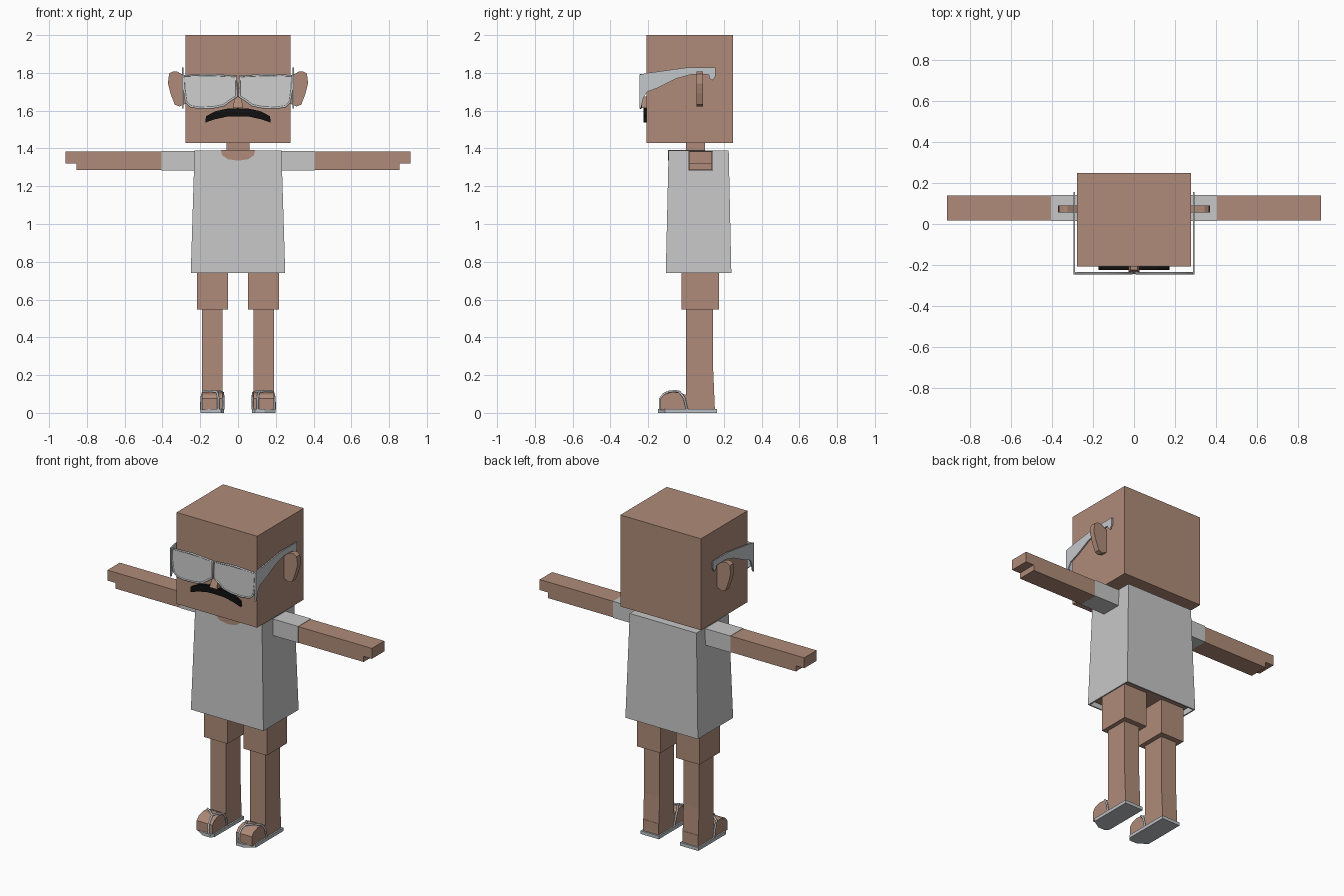
import bpy, bmesh
from mathutils import Vector

if "Cube" in bpy.data.objects:
    bpy.data.objects.remove(bpy.data.objects["Cube"], do_unlink=True)


def material(name, r, g, b):
    m = bpy.data.materials.new(name)
    m.use_nodes = True
    m.diffuse_color = (r, g, b, 1)
    m.node_tree.nodes["Principled BSDF"].inputs["Base Color"].default_value = (r, g, b, 1)
    return m


SKIN = material("skin", 0.43, 0.26, 0.19)
CLOTH = material("shirt grey", 0.57, 0.57, 0.57)
FRAME = material("frame grey", 0.56, 0.58, 0.6)
LENS = material("lens grey", 0.62, 0.62, 0.62)
BLACK = material("black", 0.005, 0.005, 0.005)
STRAP = material("strap grey", 0.5, 0.53, 0.56)


def finish(name, bm, mat):
    bmesh.ops.recalc_face_normals(bm, faces=bm.faces)
    me = bpy.data.meshes.new(name)
    bm.to_mesh(me)
    bm.free()
    me.materials.append(mat)
    ob = bpy.data.objects.new(name, me)
    bpy.context.collection.objects.link(ob)
    return ob


def loft(name, low, high, mat):
    """Closed solid between two matching loops of points."""
    bm = bmesh.new()
    a = [bm.verts.new(p) for p in low]
    b = [bm.verts.new(p) for p in high]
    bm.faces.new(a)
    bm.faces.new(b)
    for i in range(len(a)):
        j = (i + 1) % len(a)
        bm.faces.new((a[i], a[j], b[j], b[i]))
    return finish(name, bm, mat)


def prism(name, outline, axis, lo, hi, mat):
    """Extrude a 2D outline along one axis."""
    def at(d):
        return [Vector(p[:axis] + (d,) + p[axis:]) for p in outline]
    return loft(name, at(lo), at(hi), mat)


def rect(x0, x1, y0, y1):
    return [(x0, y0), (x1, y0), (x1, y1), (x0, y1)]


def box(name, x0, x1, y0, y1, z0, z1, mat):
    return prism(name, rect(x0, x1, y0, y1), 2, z0, z1, mat)


def taper(name, low, z0, high, z1, mat):
    return loft(name, [(x, y, z0) for x, y in rect(*low)],
                [(x, y, z1) for x, y in rect(*high)], mat)


def tube(name, points, radius, mat, cyclic=False):
    cu = bpy.data.curves.new(name, "CURVE")
    cu.dimensions = "3D"
    cu.bevel_depth = radius
    cu.bevel_resolution = 1
    cu.use_fill_caps = True
    sp = cu.splines.new("POLY")
    sp.points.add(len(points) - 1)
    for p, co in zip(sp.points, points):
        p.co = (*co, 1)
    sp.use_cyclic_u = cyclic
    cu.materials.append(mat)
    ob = bpy.data.objects.new(name, cu)
    bpy.context.collection.objects.link(ob)
    return ob


# Head, neck and nose
box("head", -0.278, 0.278, -0.208, 0.25, 1.43, 2, SKIN)
box("neck", -0.06, 0.06, 0, 0.1, 1.37, 1.44, SKIN)
taper("nose", (-0.026, 0.026, -0.245, -0.2), 1.615, (-0.018, 0.018, -0.225, -0.2), 1.675, SKIN)

# Moustache: a drooping arc
upper = [(0, 1.613), (0.06, 1.61), (0.12, 1.597), (0.17, 1.57)]
lower = [(0.172, 1.537), (0.165, 1.54), (0.12, 1.555), (0.06, 1.568), (0, 1.57)]
half = upper + lower
outline = half + [(-x, z) for x, z in reversed(half[1:-1])]
prism("moustache", outline, 1, -0.224, -0.2, BLACK)

# Shirt: open-bottomed shell over the torso
shirt = taper("shirt", (-0.25, 0.25, -0.107, 0.24), 0.74,
              (-0.23, 0.23, -0.092, 0.226), 1.39, CLOTH)
bm = bmesh.new()
bm.from_mesh(shirt.data)
bmesh.ops.delete(bm, geom=[min(bm.faces, key=lambda f: f.calc_center_median().z)], context="FACES_ONLY")
bm.to_mesh(shirt.data)
bm.free()
solid = shirt.modifiers.new("thickness", "SOLIDIFY")
solid.thickness = 0.012
taper("torso", (-0.23, 0.23, -0.09, 0.222), 0.765, (-0.21, 0.21, -0.075, 0.21), 1.37, SKIN)

# Scooped neckline, front and top
scoop = [(-0.09, 1.391), (-0.085, 1.365), (-0.055, 1.343), (0, 1.335),
         (0.055, 1.343), (0.085, 1.365), (0.09, 1.391)]
prism("neckline_front", scoop, 1, -0.0965, -0.09, SKIN)
box("neckline_top", -0.09, 0.09, -0.0965, 0.1, 1.386, 1.392, SKIN)

# Spectacle lens outline, from the bridge round to the bridge
lens_shape = [(0.008, 1.782), (0.15, 1.79), (0.287, 1.785), (0.286, 1.72), (0.275, 1.645),
              (0.25, 1.622), (0.2, 1.614), (0.13, 1.617), (0.075, 1.628), (0.04, 1.655), (0.008, 1.675)]
temple = [(-0.247, 1.79), (-0.2, 1.8), (0, 1.828), (0.157, 1.828), (0.157, 1.785), (0.142, 1.76),
          (0.125, 1.77), (0.12, 1.79), (0.03, 1.792), (-0.05, 1.77), (-0.15, 1.72), (-0.205, 1.7),
          (-0.225, 1.67), (-0.238, 1.615), (-0.247, 1.612)]
ear = [(0.27, 1.78), (0.3, 1.795), (0.325, 1.808), (0.345, 1.808), (0.365, 1.795), (0.371, 1.745),
       (0.357, 1.69), (0.335, 1.632), (0.31, 1.622), (0.27, 1.64)]
foot = [(-0.135, 0.015), (-0.135, 0.075), (-0.115, 0.098), (-0.075, 0.11),
        (-0.03, 0.108), (0.01, 0.09), (0.152, 0.09), (0.152, 0.015)]

for s, side in ((1, "left"), (-1, "right")):
    def mx(points):
        return [(s * p[0], *p[1:]) for p in points]

    def span(a, b):
        return sorted((s * a, s * b))

    # Spectacles
    prism(side + "_lens", mx(lens_shape), 1, -0.243, -0.236, LENS)
    tube(side + "_lens_rim", [(x, -0.24, z) for x, z in mx(lens_shape)], 0.006, FRAME, True)
    prism(side + "_temple", temple, 0, *span(0.288, 0.296), FRAME)

    # Ear
    prism(side + "_ear", mx(ear), 1, 0.056, 0.09, SKIN)

    # Sleeve, arm and stepped hand
    box(side + "_sleeve", *span(0.2, 0.405), 0.014, 0.142, 1.284, 1.387, CLOTH)
    box(side + "_arm", *span(0.4, 0.855), 0.016, 0.138, 1.285, 1.385, SKIN)
    box(side + "_fingers", *span(0.85, 0.912), 0.016, 0.138, 1.32, 1.385, SKIN)

    # Thigh and shin
    box(side + "_thigh", *span(0.054, 0.216), -0.025, 0.176, 0.547, 0.78, SKIN)
    taper(side + "_shin", (*span(0.082, 0.19), 0, 0.153), 0.015,
          (*span(0.082, 0.19), 0, 0.143), 0.25, SKIN)
    box(side + "_upper_shin", *span(0.082, 0.19), 0, 0.143, 0.25, 0.55, SKIN)

    # Foot and sandal
    prism(side + "_foot", foot, 0, *span(0.082, 0.19), SKIN)
    sole = [(0.073, 0.163), (0.073, -0.125), (0.09, -0.147), (0.14, -0.147), (0.199, -0.11), (0.199, 0.163)]
    prism(side + "_sole", mx(sole), 2, 0, 0.02, STRAP)
    toe = [(0.105, -0.139, 0.018), (0.105, -0.139, 0.075), (0.107, -0.117, 0.101), (0.115, -0.09, 0.112)]
    outer = [toe[-1], (0.15, -0.06, 0.116), (0.185, -0.035, 0.112), (0.194, -0.01, 0.08), (0.195, 0.005, 0.018)]
    inner = [toe[-1], (0.095, -0.05, 0.114), (0.079, -0.03, 0.105), (0.077, -0.01, 0.08), (0.077, 0.005, 0.018)]
    for part, path in (("toe_post", toe), ("outer_strap", outer), ("inner_strap", inner)):
        tube(side + "_" + part, mx(path), 0.006, STRAP)
